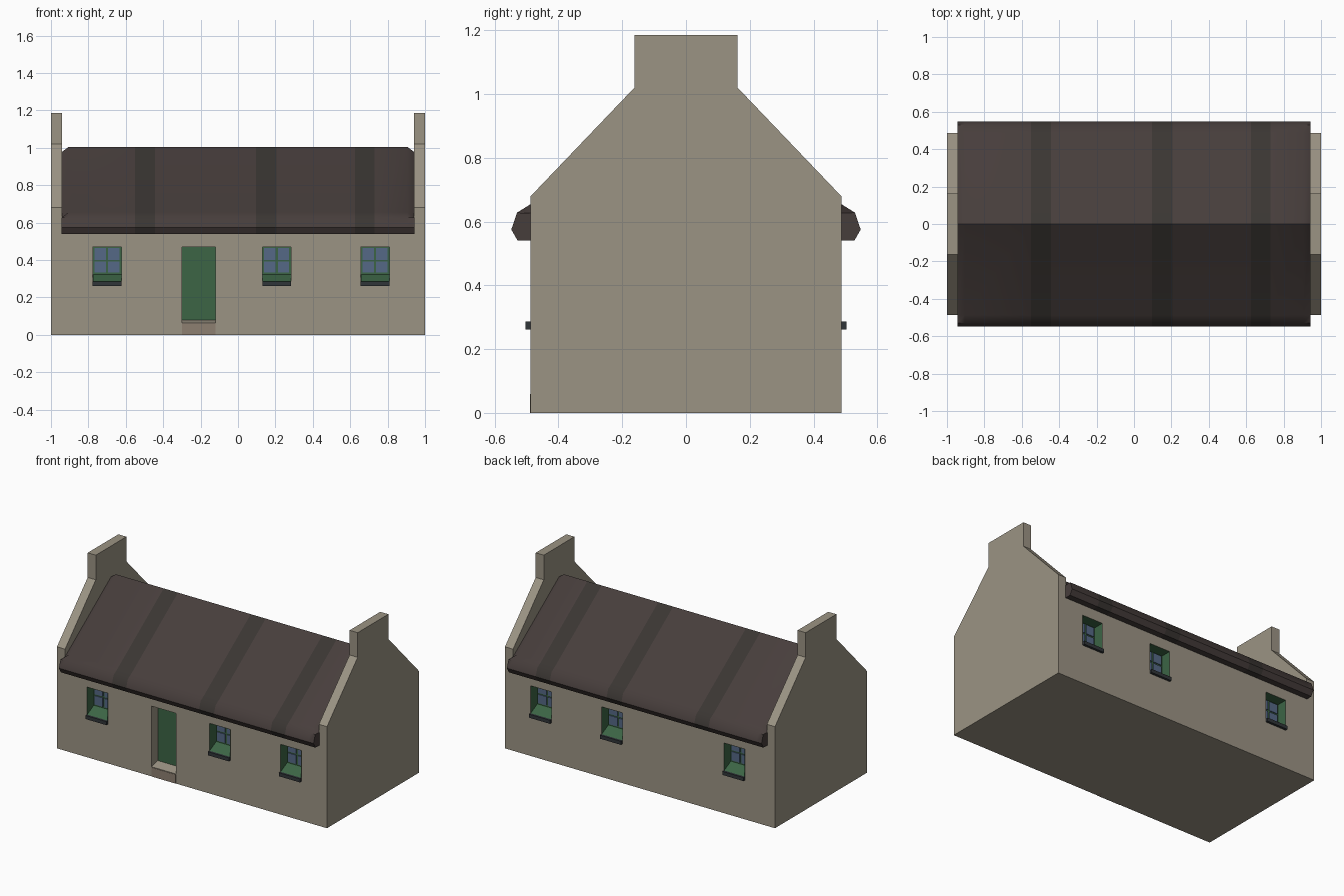
import bpy, bmesh
from math import radians

if "Cube" in bpy.data.objects:
    bpy.data.objects.remove(bpy.data.objects["Cube"])


def mat(name, r, g, b):
    m = bpy.data.materials.new(name)
    m.diffuse_color = (r, g, b, 1)
    m.use_nodes = True
    m.node_tree.nodes["Principled BSDF"].inputs["Base Color"].default_value = m.diffuse_color
    return m


STONE = mat("stone", 0.33, 0.295, 0.23)
STEP = mat("worn_stone", 0.27, 0.215, 0.165)
THATCH = mat("thatch", 0.062, 0.047, 0.044)
BAND = mat("dark_thatch", 0.042, 0.036, 0.032)
GREEN = mat("green_paint", 0.045, 0.13, 0.06)
GLASS = mat("glass", 0.09, 0.14, 0.24)
SLATE = mat("slate", 0.03, 0.035, 0.04)


def make(name, verts, faces, *mats, fix=True):
    me = bpy.data.meshes.new(name)
    me.from_pydata(verts, [], faces)
    if fix:
        bm = bmesh.new()
        bm.from_mesh(me)
        bmesh.ops.recalc_face_normals(bm, faces=bm.faces)
        bm.to_mesh(me)
        bm.free()
    for m in mats:
        me.materials.append(m)
    ob = bpy.data.objects.new(name, me)
    bpy.context.collection.objects.link(ob)
    return ob


def loft(name, sections, *mats):
    """Closed solid through a list of equal-length point loops."""
    n = len(sections[0])
    verts = [p for s in sections for p in s]
    faces = [tuple(range(n)), tuple(range(len(verts) - n, len(verts)))]
    for k in range(len(sections) - 1):
        for i in range(n):
            j = (i + 1) % n
            faces.append((k * n + i, k * n + j, k * n + n + j, k * n + n + i))
    return make(name, verts, faces, *mats)


def rect(x0, x1, y, z0, z1):
    return [(x0, y, z0), (x1, y, z0), (x1, y, z1), (x0, y, z1)]


def box(name, x0, x1, y0, y1, z0, z1, *mats):
    return loft(name, [rect(x0, x1, y0, z0, z1), rect(x0, x1, y1, z0, z1)], *mats)


def mirror(ob, axis):
    m = ob.modifiers.new("Mirror", 'MIRROR')
    m.use_axis = [a == axis for a in "xyz"]
    m.use_clip = False
    m.use_mirror_merge = False
    return ob


W = 0.487          # half depth of the house
BACK = -0.415      # depth of recesses

# Gable walls with chimney stacks
half = [(W, 0), (W, 0.68), (0.162, 1.02), (0.162, 1.185)]
prof = half + [(-y, z) for y, z in reversed(half)]
mirror(loft("gable_wall", [[(x, y, z) for y, z in prof] for x in (0.94, 1.0)], STONE), "x")

# Long walls
walls = box("walls", -0.94, 0.94, -W, W, 0, 0.6, STONE)


def cut(name, x0, x1, z0, z1, both):
    c = box(name, x0, x1, -0.6, BACK, z0, z1, STONE)
    if both:
        mirror(c, "y")
    c.hide_render = True
    c.hide_set(True)
    b = walls.modifiers.new(name, 'BOOLEAN')
    b.object, b.operation, b.solver = c, 'DIFFERENCE', 'EXACT'


# Windows, the same on front and back
for i, cx in enumerate((-0.70, 0.207, 0.733), 1):
    a, b = cx - 0.077, cx + 0.077
    cut(f"window_cutter_{i}", a, b, 0.285, 0.47, True)
    # painted reveal with sloping bottom
    e, yb = 0.001, BACK - 0.002
    v = rect(a + e, b - e, -W, 0.286, 0.469) + rect(a + e, b - e, yb, 0.322, 0.469)
    f = [(0, 1, 5, 4), (1, 2, 6, 5), (2, 3, 7, 6), (3, 0, 4, 7), (4, 5, 6, 7)]
    mirror(make(f"window_frame_{i}", v, f, GREEN, fix=False), "y")
    for c, (p, q) in enumerate(((-0.067, -0.006), (0.006, 0.067))):
        for r, (s, t) in enumerate(((0.332, 0.391), (0.401, 0.463))):
            mirror(box(f"window_pane_{i}_{c}{r}", cx + p, cx + q, yb - 0.006, yb + 0.001,
                       s, t, GLASS), "y")
    mirror(box(f"window_sill_{i}", a, b, -0.503, -0.45, 0.262, 0.286, SLATE), "y")

# Door, recessed, with a sloping threshold
cut("door_cutter", -0.30, -0.12, 0.06, 0.47, False)
box("door", -0.30, -0.12, BACK - 0.004, BACK + 0.02, 0.06, 0.47, GREEN)
loft("threshold", [rect(-0.30, -0.12, -W, 0.055, 0.064),
                   rect(-0.30, -0.12, BACK, 0.055, 0.08)], STONE)
box("door_step", -0.30, -0.12, -W - 0.002, -0.45, 0, 0.06, STEP)

# Thatched roof with darker bands
eave = [(W, 0.655), (0.53, 0.628), (0.548, 0.575), (0.528, 0.54)]
section = [(-y, z) for y, z in reversed(eave)] + [(0, 1.005)] + eave
bands = [(-0.55, -0.445), (0.095, 0.205), (0.625, 0.73)]
xs = [-0.943, -0.905] + [x for b in bands for x in b] + [0.905, 0.943]
loops = []
for x in xs:
    drop = 0.028 if abs(x) > 0.92 else 0
    loops.append([(x, y, z - (drop if z > 0.64 else 0)) for y, z in section])
roof = loft("thatched_roof", loops, THATCH, BAND)
for p in roof.data.polygons:
    if any(a < p.center.x < b for a, b in bands):
        p.material_index = 1
bpy.context.view_layer.objects.active = roof
roof.select_set(True)
bpy.ops.object.shade_smooth_by_angle(angle=radians(40))
